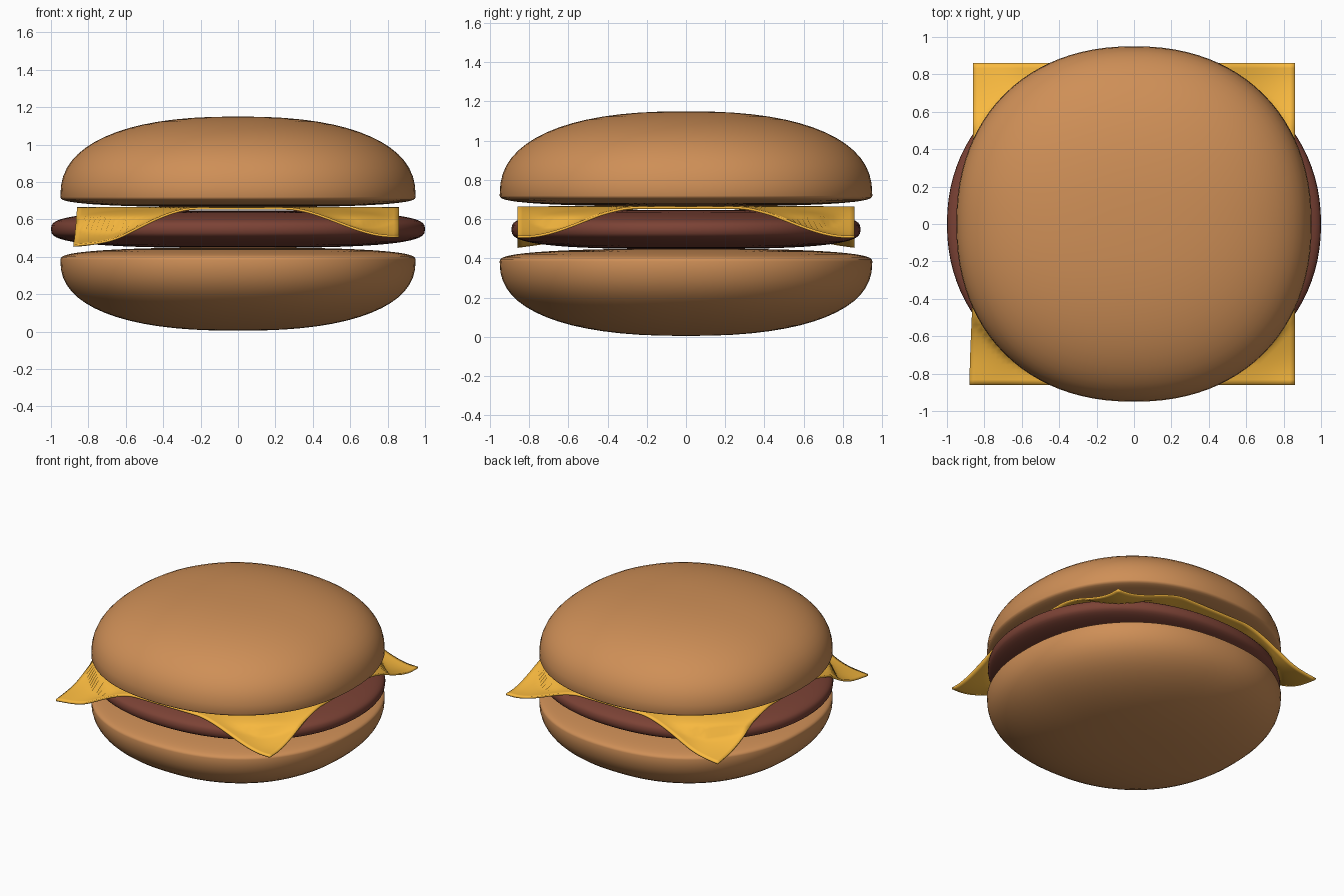
import bpy, bmesh, math

if "Cube" in bpy.data.objects:
    bpy.data.objects.remove(bpy.data.objects["Cube"])


def material(name, rgb):
    m = bpy.data.materials.new(name)
    m.diffuse_color = (*rgb, 1)
    m.use_nodes = True
    m.node_tree.nodes["Principled BSDF"].inputs["Base Color"].default_value = m.diffuse_color
    return m


BUN = material("toasted_bread", (0.62, 0.275, 0.095))
MEAT = material("cooked_meat", (0.20, 0.055, 0.036))
CHEESE = material("yellow_cheese", (0.95, 0.49, 0.05))


def finish(bm, name, mat):
    bmesh.ops.recalc_face_normals(bm, faces=bm.faces)
    me = bpy.data.meshes.new(name)
    bm.to_mesh(me)
    bm.free()
    me.materials.append(mat)
    ob = bpy.data.objects.new(name, me)
    bpy.context.collection.objects.link(ob)
    bpy.ops.object.select_all(action='DESELECT')
    ob.select_set(True)
    bpy.context.view_layer.objects.active = ob
    bpy.ops.object.shade_smooth_by_angle(angle=math.radians(50))
    return ob


def spow(v, e):
    return math.copysign(abs(v) ** e, v)


def squashed_round(name, mat, rx, ry, belt, up, down, n_plan, n_up, n_down, segs=96, rings=16):
    """Rounded disc: superellipse in plan and in profile, widest at height belt."""
    bm = bmesh.new()
    loops = []
    for i in range(1, 2 * rings):
        a = math.pi * i / (2 * rings) - math.pi / 2
        n, h = (n_up, up) if a >= 0 else (n_down, down)
        r, z = spow(math.cos(a), 2 / n), belt + h * spow(math.sin(a), 2 / n)
        loops.append([bm.verts.new((rx * r * spow(math.cos(t), 2 / n_plan),
                                    ry * r * spow(math.sin(t), 2 / n_plan), z))
                      for t in (math.tau * k / segs for k in range(segs))])
    for lo, hi in zip(loops, loops[1:]):
        for k in range(segs):
            j = (k + 1) % segs
            bm.faces.new((lo[k], lo[j], hi[j], hi[k]))
    for ring, z in ((loops[0], belt - down), (loops[-1], belt + up)):
        pole = bm.verts.new((0, 0, z))
        for k in range(segs):
            bm.faces.new((ring[k], ring[(k + 1) % segs], pole))
    return finish(bm, name, mat)


# Buns and patty
squashed_round("top_bun", BUN, .95, .95, .72, .43, .055, 2.2, 2.4, 2.6)
squashed_round("bottom_bun", BUN, .95, .95, .385, .065, .38, 2.2, 2.6, 2.4)
squashed_round("patty", MEAT, 1.0, .89, .548, .1, .1, 2.12, 3, 3)


# Cheese slice: square, four drooping corners, draped over the patty
def ease(v, lo, hi):
    t = min(max((abs(v) - lo) / (hi - lo), 0), 1)
    return t * t * (3 - 2 * t)


def smooth_max(a, b, k=.03):
    h = max(k - abs(a - b), 0) / k
    return max(a, b) + h * h * k / 4


DROOP = {(-1, -1): .24, (-1, 1): .225, (1, -1): .148, (1, 1): .148}
bm = bmesh.new()
bmesh.ops.create_grid(bm, x_segments=64, y_segments=64, size=.86)
for v in bm.verts:
    key = (1 if v.co.x > 0 else -1, 1 if v.co.y > 0 else -1)
    lo, hi = (.22, .89) if key[0] < 0 else (.25, .82)
    s = ease(v.co.x, lo, hi) * ease(v.co.y, lo, hi)
    q = (abs(v.co.x) ** 2.12 + abs(v.co.y / .89) ** 2.12) ** (1 / 2.12)
    patty_top = .568 + .1 * spow(1 - q ** 3, 1 / 3)
    v.co.z = min(smooth_max(.665 - DROOP[key] * s, patty_top), .666)
    if key == (-1, -1):
        v.co.x -= .02 * s
cheese = finish(bm, "cheese_slice", CHEESE)
sol = cheese.modifiers.new("thickness", 'SOLIDIFY')
sol.thickness = .013
sol.offset = -1
